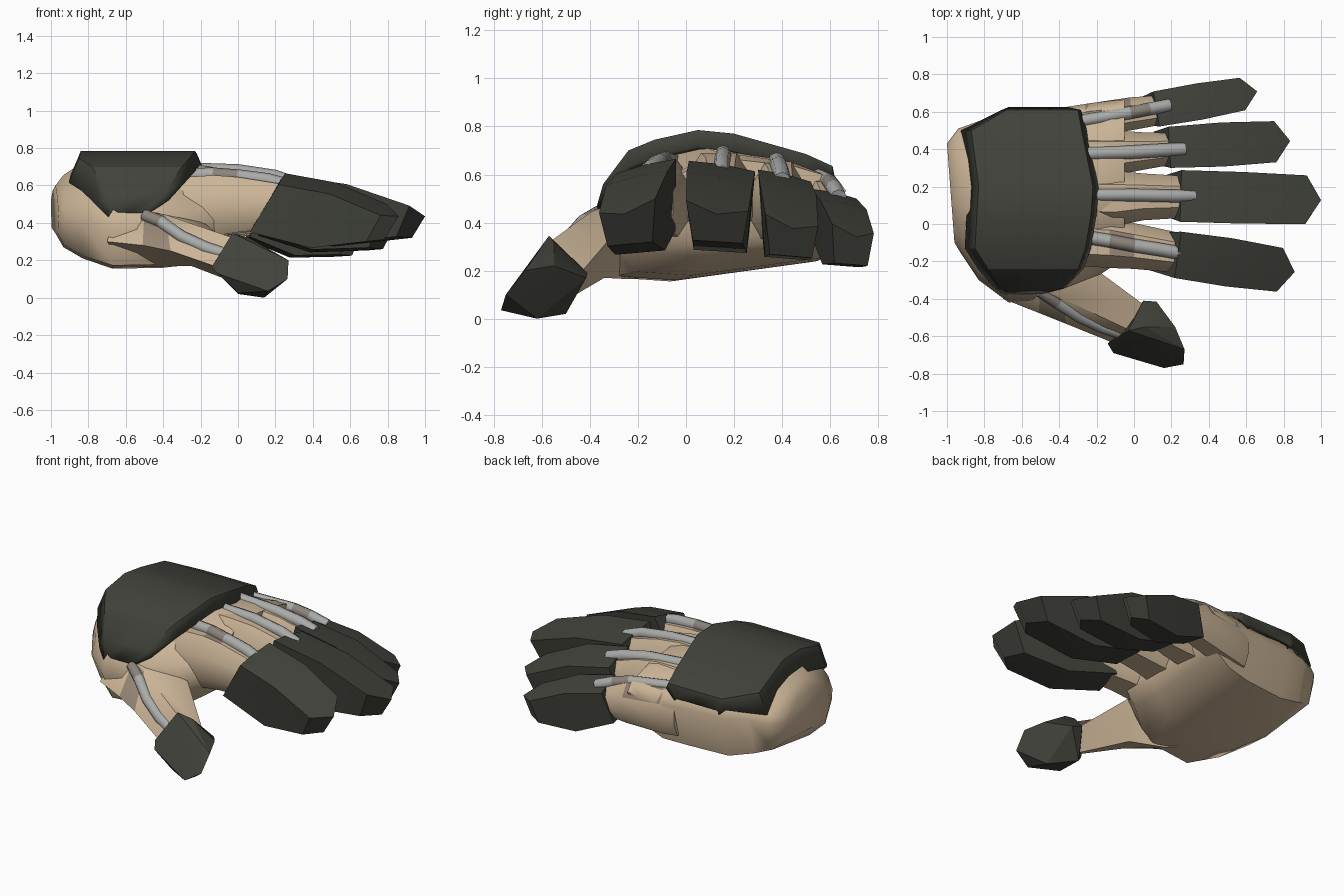
import bpy, bmesh, math
from mathutils import Vector

if "Cube" in bpy.data.objects:
    bpy.data.objects.remove(bpy.data.objects["Cube"])


def material(name, rgb):
    m = bpy.data.materials.new(name)
    m.diffuse_color = (*rgb, 1)
    m.use_nodes = True
    m.node_tree.nodes["Principled BSDF"].inputs["Base Color"].default_value = m.diffuse_color
    return m


TAN = material("tan leather", (0.60, 0.46, 0.31))
TAUPE = material("taupe leather", (0.31, 0.24, 0.18))
DARK = material("charcoal armour", (0.052, 0.055, 0.043))
GREY = material("light grey tube", (0.40, 0.41, 0.40))
WORN = material("worn grey tube", (0.26, 0.23, 0.20))


def finish(name, bm, mats, angle, rule=None):
    """Turn a bmesh into an object, colour faces by rule, smooth shallow edges."""
    bmesh.ops.recalc_face_normals(bm, faces=bm.faces)
    bm.normal_update()
    if rule:
        for f in bm.faces:
            f.material_index = int(rule(f.normal, f.calc_center_median()))
    mesh = bpy.data.meshes.new(name)
    bm.to_mesh(mesh)
    bm.free()
    ob = bpy.data.objects.new(name, mesh)
    bpy.context.collection.objects.link(ob)
    for m in mats:
        mesh.materials.append(m)
    bpy.ops.object.select_all(action='DESELECT')
    ob.select_set(True)
    bpy.context.view_layer.objects.active = ob
    bpy.ops.object.shade_smooth_by_angle(angle=math.radians(angle))
    return ob


def loft(name, rings, mats, angle=30, rule=None, closed=True):
    """Skin a list of rings; closed rings get end caps."""
    bm = bmesh.new()
    vs = [[bm.verts.new(p) for p in r] for r in rings]
    n = len(vs[0])
    for a, b in zip(vs, vs[1:]):
        for i in range(n if closed else n - 1):
            j = (i + 1) % n
            bm.faces.new((a[i], a[j], b[j], b[i]))
    if closed:
        bm.faces.new(vs[0])
        bm.faces.new(vs[-1])
    return finish(name, bm, mats, angle, rule)


# Palm and wrist: one profile scaled along x, wrist end slightly skewed
PROFILE = [(.1, .03), (.35, 0), (.93, .14), (1, .6), (.96, .74), (.75, .9),
           (.4, 1), (.13, .72), (.05, .55), (0, .36)]
SECTIONS = [(-1.0, -.10, .43, .34, .60, .04), (-.94, -.15, .51, .27, .655, .01),
            (-.83, -.3, .55, .21, .725, 0), (-.67, -.42, .595, .155, .735, 0),
            (-.4, -.39, .62, .16, .735, 0), (-.24, -.31, .645, .18, .715, 0),
            (-.12, -.23, .66, .26, .695, 0), (-.05, -.21, .665, .33, .67, 0)]
loft("palm", [[(x + k * (1 - u), y0 + u * (y1 - y0), z0 + v * (z1 - z0))
               for u, v in PROFILE] for x, y0, y1, z0, z1, k in SECTIONS], [TAN], 50)

# Back-of-hand plate: rows across the hand, with bevelled wrist and knuckle rims
ROWS = [(-.375, .455, -.68, -.50), (-.345, .56, -.71, -.39), (-.24, .70, -.78, -.30),
        (-.13, .745, -.85, -.26), (.05, .785, -.84, -.23), (.2, .77, -.83, -.22),
        (.5, .685, -.87, -.28), (.61, .635, -.68, -.30), (.625, .56, -.66, -.36)]
SCALE = [.2, .6, 1, 1, 1, 1, 1, .5, .2]
rows = []
for (y, z, x0, x1), s in zip(ROWS, SCALE):
    rows.append([(x0 - .055 * s, y, z - .13 * s), (x0, y, z), ((x0 + x1) / 2, y, z),
                 (x1, y, z), (x1 + .03 * s, y, z - .07 * s)])
plate = loft("back_plate", rows, [DARK], 28, closed=False)
solid = plate.modifiers.new("thickness", 'SOLIDIFY')
solid.thickness = .03
solid.offset = -1


def finger(name, secs, rule=None):
    """Leather finger: sections of x, y low, y high, z low, z high."""
    octo = [(.2, 0), (.8, 0), (1, .25), (1, .7), (.75, 1), (.25, 1), (0, .7), (0, .25)]
    rings = [[(x, a + u * (b - a), c + v * (d - c)) for u, v in octo]
             for x, a, b, c, d in secs]
    loft(name, rings, [TAN, TAUPE], 50, rule)


def cap(name, base, tip, w, zt, zb, tilt, back):
    """Armoured fingertip: three sections, pointed end, underside set back."""
    b, t = Vector(base), Vector(tip)
    d = (t - b).normalized()
    p = Vector((-d.y, d.x))
    rings = []
    for k, f in enumerate((0, .5, 1)):
        c = b.lerp(t, f)
        adv = .08 if k == 2 else 0
        ring = []
        for s in (-1, 0, 1):
            q = c + p * s * w[k] + d * (adv if s == 0 else 0)
            ring.append((q.x, q.y, zt[k] + tilt * s +
                         ((.008, .008, -.035)[k] if s == 0 else 0)))
        for s in (1, 0, -1):
            q = c + p * s * w[k] * .8 + d * ((adv if s == 0 else 0) - back[k])
            ring.append((q.x, q.y, zb[k] + tilt * .3 * s))
        rings.append(ring)
    loft(name, rings, [DARK], 20)


def tube(name, pts, r, worn=None):
    """Eight-sided tube through points; one segment may be discoloured."""
    pts = [Vector(p) for p in pts]
    rings = []
    for i, c in enumerate(pts):
        d = (pts[min(i + 1, len(pts) - 1)] - pts[max(i - 1, 0)]).normalized()
        side = d.cross(Vector((0, 0, 1))).normalized()
        up = side.cross(d)
        rings.append([c + r * (side * math.cos(a) + up * math.sin(a))
                      for a in (k * math.pi / 4 for k in range(8))])
    loft(name, rings, [GREY, WORN], 50,
         lambda n, c: worn is not None and worn[0] < c.x < worn[1])


# Leather fingers, wide at the knuckles so that the webs close up
finger("index_finger", [(-.35, -.22, .04, .33, .64), (-.13, -.235, .035, .33, .655),
                        (0, -.24, .005, .35, .645), (.28, -.265, -.055, .38, .60)],
       lambda n, p: n.z > .8 and -.14 < p.x < .01)
finger("middle_finger", [(-.35, .0, .28, .33, .69), (-.1, -.01, .285, .33, .69),
                         (.05, .02, .27, .35, .67), (.3, .035, .255, .38, .61)])
finger("ring_finger", [(-.35, .26, .5, .32, .655), (-.1, .26, .5, .33, .655),
                       (.05, .29, .49, .34, .63), (.25, .325, .485, .37, .565)])
finger("little_finger", [(-.35, .44, .62, .3, .595), (-.26, .46, .642, .3, .59),
                         (-.02, .50, .677, .32, .57), (.17, .535, .69, .35, .50)],
       lambda n, p: n.y > .3 and p.z > .47 and -.27 < p.x < 0)

# Armoured fingertips
cap("index_cap", (.235, -.165), (.78, -.245), (.125, .13, .118),
    (.635, .585, .47), (.36, .275, .31), .03, (.16, .10, .08))
cap("middle_cap", (.25, .15), (.92, .13), (.138, .138, .13),
    (.635, .585, .47), (.36, .28, .32), -.022, (.08, .08, .07))
cap("ring_cap", (.19, .41), (.755, .44), (.11, .118, .11),
    (.595, .54, .41), (.34, .25, .26), -.025, (.08, .08, .06))
cap("little_cap", (.12, .615), (.58, .695), (.095, .098, .088),
    (.52, .475, .375), (.32, .22, .225), -.02, (.07, .06, .05))

# Tubes running from the plate to the fingertips
tube("index_tube", [(-.32, -.06, .655), (-.13, -.09, .66), (0, -.115, .65),
                    (.16, -.14, .63), (.27, -.16, .60)], .036, (-.13, 0))
tube("middle_tube", [(-.3, .155, .69), (0, .155, .68), (.2, .15, .65),
                     (.32, .15, .605)], .034)
tube("ring_tube", [(-.3, .375, .66), (0, .385, .64), (.16, .395, .61),
                   (.27, .40, .575)], .036)
tube("little_tube", [(-.34, .54, .595), (-.02, .595, .57), (.08, .615, .545),
                     (.19, .635, .505)], .034, (-.02, .08))
tube("thumb_tube", [(-.5, -.36, .44), (-.41, -.42, .405), (-.3, -.49, .325),
                    (-.17, -.55, .265), (-.03, -.595, .22)], .034, (-.5, -.41))

# Thumb: four-sided sections (top, inner, bottom, outer), worn patch by the plate
loft("thumb", [
    [(-.64, -.28, .48), (-.4, -.1, .43), (-.6, -.1, .17), (-.70, -.40, .30)],
    [(-.50, -.35, .465), (-.26, -.2, .42), (-.45, -.25, .165), (-.51, -.475, .28)],
    [(-.39, -.395, .445), (-.18, -.26, .40), (-.25, -.34, .17), (-.36, -.535, .25)],
    [(-.04, -.56, .325), (.05, -.43, .2), (.01, -.51, .07), (-.10, -.64, .16)]],
    [TAN, TAUPE], 60,
    lambda n, c: n.y < -.3 and n.z > .2 and -.5 < c.x < -.4)

# Thumb armour: faceted hull
bm = bmesh.new()
for co in [(-.03, -.57, .345), (.06, -.55, .32), (.05, -.41, .19), (.12, -.415, .17),
           (-.14, -.64, .165), (-.11, -.69, .13), (0, -.5, .02), (.22, -.55, .22),
           (.27, -.67, .2), (.265, -.75, .1), (.16, -.77, .035), (.14, -.62, .0),
           (0, -.67, .025)]:
    bm.verts.new(co)
bmesh.ops.convex_hull(bm, input=bm.verts)
finish("thumb_cap", bm, [DARK], 25)
